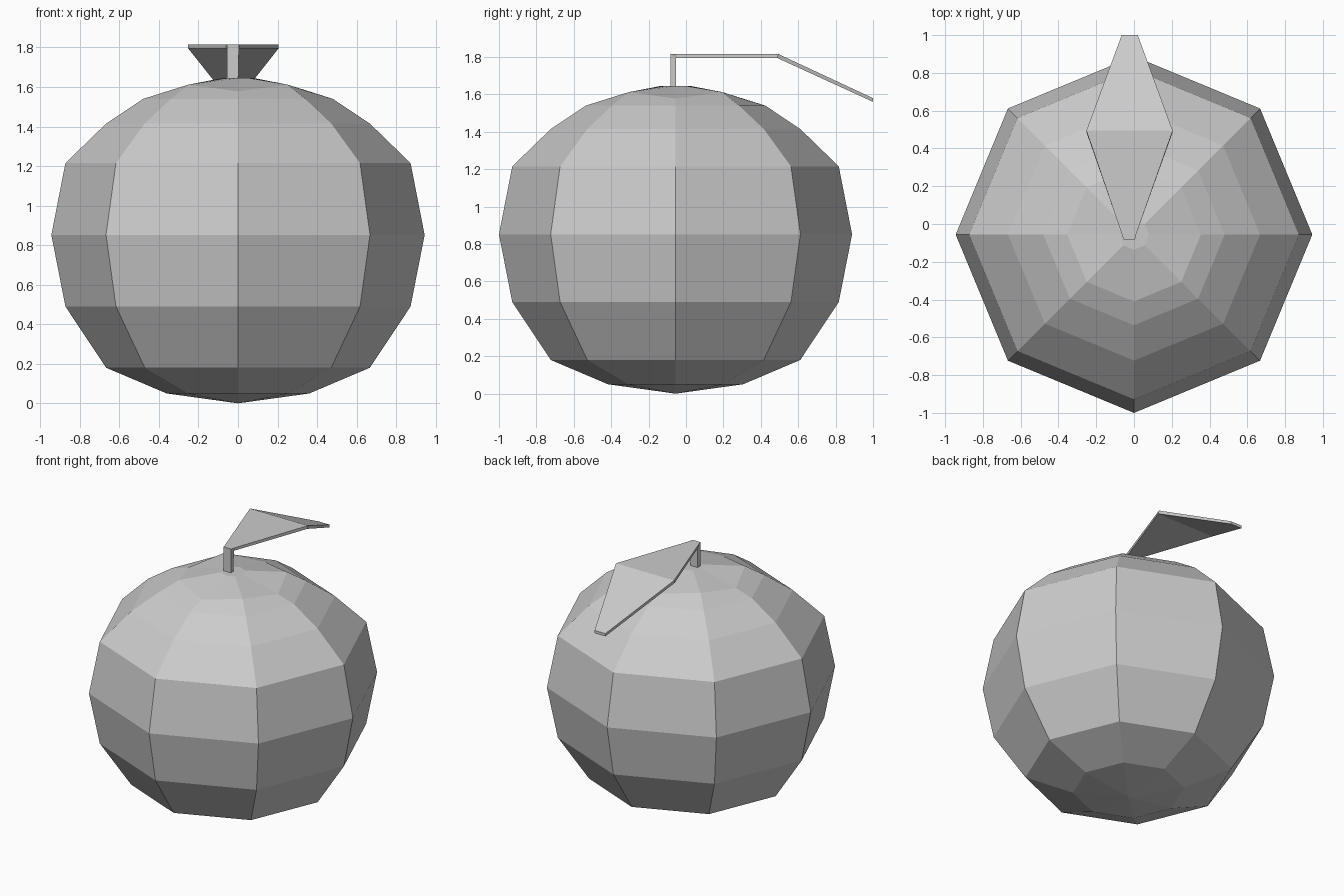
import bpy, bmesh
from math import pi, sin, cos

if "Cube" in bpy.data.objects:
    bpy.data.objects.remove(bpy.data.objects["Cube"])

SIDES = 8
CY = -0.056  # fruit axis sits slightly forward because the leaf reaches back


def finish(name, bm):
    bmesh.ops.recalc_face_normals(bm, faces=bm.faces)
    mesh = bpy.data.meshes.new(name)
    bm.to_mesh(mesh)
    bm.free()
    obj = bpy.data.objects.new(name, mesh)
    bpy.context.collection.objects.link(obj)
    return obj


def bridge(bm, a, b):
    n = len(a)
    for i in range(n):
        j = (i + 1) % n
        bm.faces.new((a[i], a[j], b[j], b[i]))


# Fruit: eight-sided lathe; (radius, z at axis-aligned corners, z at diagonal corners)
profile = [
    (0.361, 0.05, 0.05), (0.667, 0.18, 0.18), (0.873, 0.49, 0.49),
    (0.944, 0.852, 0.852), (0.873, 1.215, 1.215), (0.667, 1.415, 1.415),
    (0.48, 1.54, 1.54), (0.354, 1.578, 1.612), (0.08, 1.645, 1.645),
]
bm = bmesh.new()
rings = [[bm.verts.new((r * cos(2 * pi * i / SIDES),
                        CY + r * sin(2 * pi * i / SIDES),
                        zd if i % 2 else zc)) for i in range(SIDES)]
         for r, zc, zd in profile]
for lower, upper in zip(rings, rings[1:]):
    bridge(bm, lower, upper)
bottom = bm.verts.new((0, CY, 0))
for i in range(SIDES):
    bm.faces.new((bottom, rings[0][(i + 1) % SIDES], rings[0][i]))
bm.faces.new(rings[-1])
finish("fruit_body", bm)


# Stem and leaf: four-cornered sections (x0, x1, outer y/z, inner y/z)
def strip(name, sections):
    bm = bmesh.new()
    loops = []
    for x0, x1, outer, inner in sections:
        pts = [(x0, *outer), (x1, *outer), (x1, *inner), (x0, *inner)]
        loops.append([bm.verts.new(p) for p in pts])
    for a, b in zip(loops, loops[1:]):
        bridge(bm, a, b)
    bm.faces.new(loops[0])
    bm.faces.new(loops[-1])
    return finish(name, bm)


strip("stem_and_leaf", [
    (-0.055, 0.0, (-0.083, 1.60), (-0.053, 1.60)),
    (-0.055, 0.005, (-0.083, 1.815), (-0.053, 1.795)),
    (-0.065, 0.012, (-0.052, 1.815), (-0.050, 1.795)),
    (-0.252, 0.205, (0.495, 1.815), (0.487, 1.795)),
    (-0.065, 0.02, (1.0, 1.58), (1.0, 1.56)),
])
